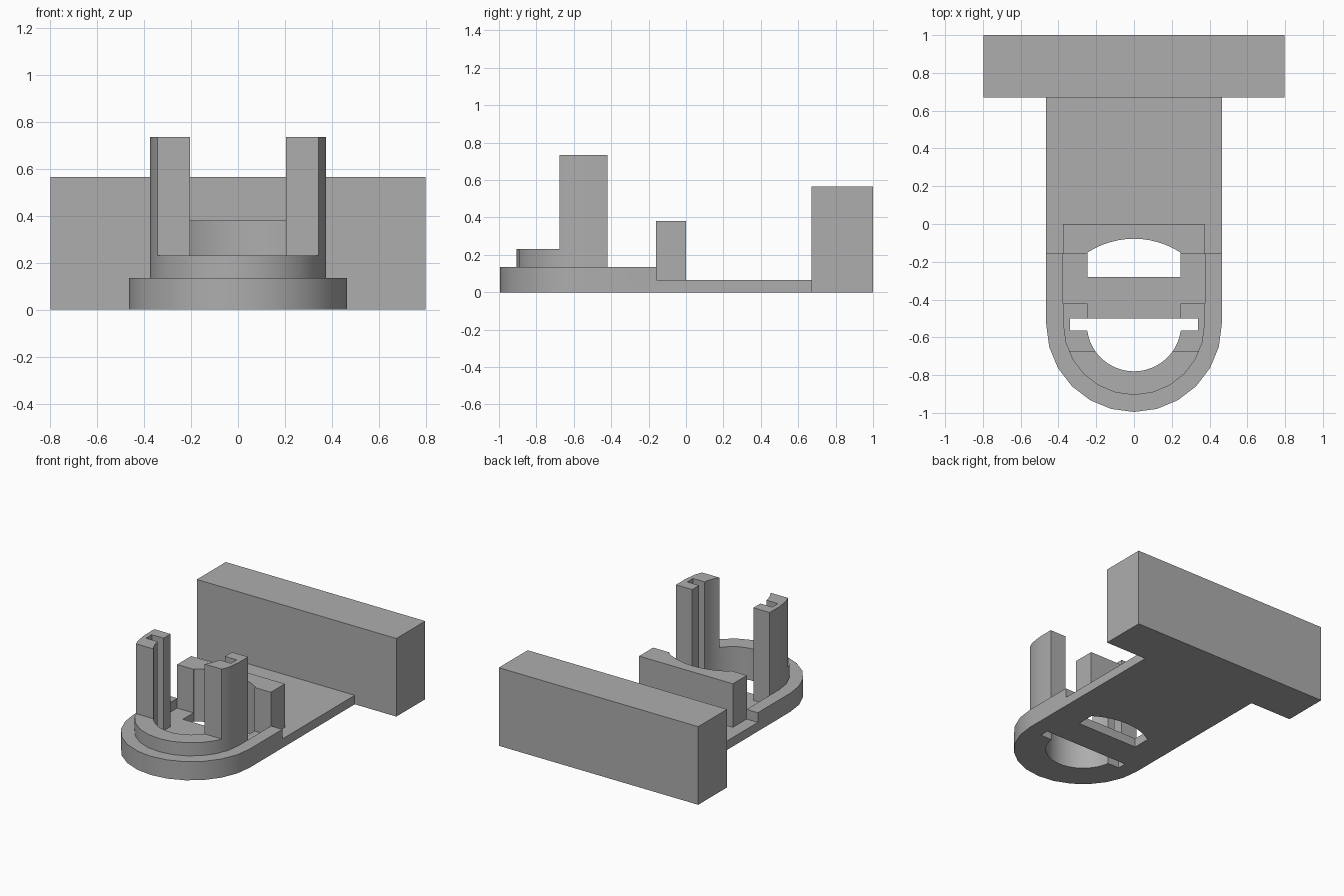
import bpy, bmesh
from math import sin, cos, asin, pi

default = bpy.data.objects.get("Cube")
if default:
    bpy.data.objects.remove(default)

CY = -0.53             # centre of every arc
FLOOR, DECK, RING, POST = 0.065, 0.135, 0.23, 0.735

grey = bpy.data.materials.new("plain_grey")
grey.use_nodes = True
grey.diffuse_color = (0.42, 0.42, 0.42, 1)
grey.node_tree.nodes["Principled BSDF"].inputs["Base Color"].default_value = (0.42, 0.42, 0.42, 1)


def arc(r, start, end, steps):
    """Points on a circle around the shared centre."""
    angles = [start + (end - start) * i / steps for i in range(steps + 1)]
    return [(r * cos(a), CY + r * sin(a)) for a in angles]


def rect(x, y0, y1):
    return [(-x, y0), (x, y0), (x, y1), (-x, y1)]


def prism(name, outline, z0, z1):
    bm = bmesh.new()
    face = bm.faces.new([bm.verts.new((x, y, z0)) for x, y in outline])
    top = bmesh.ops.extrude_face_region(bm, geom=[face])["geom"]
    bmesh.ops.translate(bm, vec=(0, 0, z1 - z0),
                        verts=[g for g in top if isinstance(g, bmesh.types.BMVert)])
    bmesh.ops.recalc_face_normals(bm, faces=bm.faces)
    mesh = bpy.data.meshes.new(name)
    bm.to_mesh(mesh)
    bm.free()
    mesh.materials.append(grey)
    obj = bpy.data.objects.new(name, mesh)
    bpy.context.collection.objects.link(obj)
    return obj


def cut(obj, outline, z0, z1):
    cutter = prism("cutter", outline, z0, z1)
    cutter.hide_render = True
    bpy.context.view_layer.objects.active = obj
    mod = obj.modifiers.new("cut", "BOOLEAN")
    mod.operation, mod.solver, mod.object = "DIFFERENCE", "EXACT", cutter
    bpy.ops.object.modifier_apply(modifier=mod.name)
    bpy.data.objects.remove(cutter)


# Shared outlines: round keyhole with a side slot, and the arched window
lip = asin(0.035 / 0.25)
keyhole_arc = arc(0.25, -lip, -pi + lip, 24)
keyhole = [(-0.34, -0.565), (-0.34, -0.5), (0.34, -0.5), (0.34, -0.565)] + keyhole_arc
half = asin(0.245 / 0.452)
window_arc = arc(0.452, pi / 2 - half, pi / 2 + half, 12)

# Base plate with rounded nose, lowered tail, pocket and openings
base = prism("base_plate", arc(0.465, -pi, 0, 12) + [(0.465, 0.67), (-0.465, 0.67)], 0, DECK)
cut(base, rect(0.6, -0.157, 0.8), FLOOR, 0.3)
cut(base, rect(0.375, -0.42, -0.1), FLOOR, 0.3)
cut(base, rect(0.245, -0.53, -0.3), FLOOR, 0.3)
cut(base, keyhole, -0.1, 0.3)
cut(base, [(-0.245, -0.28), (0.245, -0.28)] + window_arc, -0.1, 0.3)

# Raised collar with two slotted posts
collar = prism("collar_and_posts",
               [(-0.375, -0.42)] + arc(0.375, -pi, 0, 12)
               + [(0.375, -0.42), (0.245, -0.42), (0.245, -0.5), (0.34, -0.5), (0.34, -0.565)]
               + keyhole_arc
               + [(-0.34, -0.565), (-0.34, -0.5), (-0.245, -0.5), (-0.245, -0.42)],
               DECK, POST)
cut(collar, rect(0.6, -1.2, -0.675), RING, 1)

# Back stop with a hollowed front
wall = prism("back_stop", [(0.375, 0), (0.375, -0.16), (0.245, -0.16)] + window_arc
             + [(-0.245, -0.16), (-0.375, -0.16), (-0.375, 0)], FLOOR, 0.38)

# Rear crossbar
bar = prism("rear_crossbar", rect(0.798, 0.67, 1), 0, 0.565)

# Smooth the curved walls, keep the edges sharp
bpy.ops.object.select_all(action="DESELECT")
for obj in (base, collar, wall, bar):
    obj.select_set(True)
bpy.context.view_layer.objects.active = base
bpy.ops.object.shade_smooth_by_angle(angle=pi / 6)
